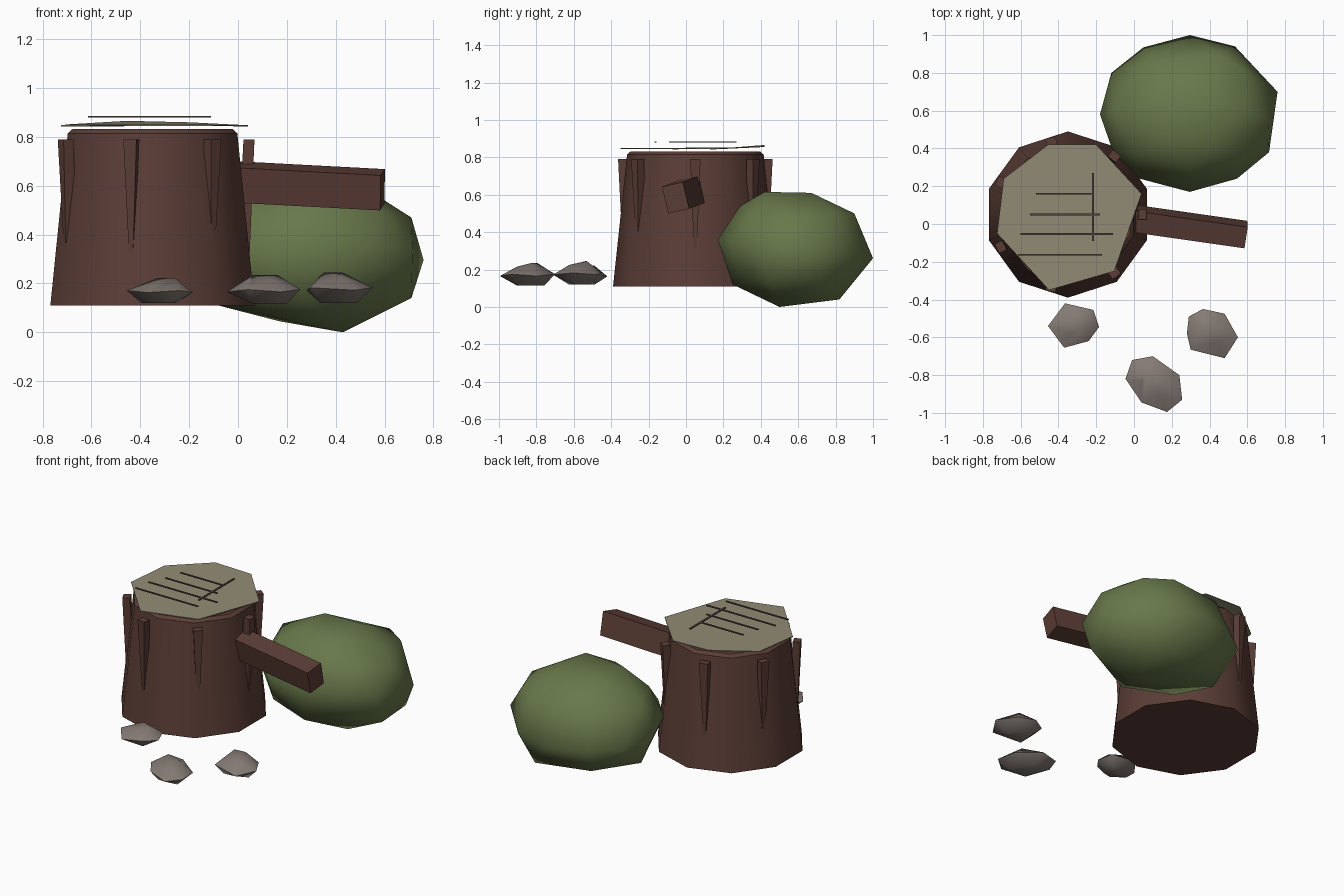
import bpy, bmesh
from math import sin, cos, radians, tau
from mathutils import Vector, Euler

cube = bpy.data.objects.get("Cube")
if cube:
    bpy.data.objects.remove(cube)


def material(name, r, g, b):
    m = bpy.data.materials.new(name)
    m.use_nodes = True
    m.diffuse_color = (r, g, b, 1)
    m.node_tree.nodes["Principled BSDF"].inputs["Base Color"].default_value = (r, g, b, 1)
    return m


BARK = material("bark brown", 0.105, 0.047, 0.037)
WOOD = material("cut wood beige", 0.29, 0.258, 0.178)
CRACK = material("crack dark brown", 0.09, 0.065, 0.055)
LEAF = material("leaf green", 0.138, 0.188, 0.069)
STONE = material("stone grey", 0.235, 0.197, 0.177)

CENTRE = Vector((-0.35, 0.05, 0))


def finish(name, bm, mat, smooth=0):
    bmesh.ops.recalc_face_normals(bm, faces=bm.faces[:])
    mesh = bpy.data.meshes.new(name)
    bm.to_mesh(mesh)
    bm.free()
    mesh.materials.append(mat)
    if smooth:
        mesh.shade_smooth()
        mesh.set_sharp_from_angle(angle=radians(smooth))
    ob = bpy.data.objects.new(name, mesh)
    bpy.context.collection.objects.link(ob)
    return ob


def loft(name, rings, mat, smooth=0):
    """Join matching rings of points into a closed solid."""
    bm = bmesh.new()
    loops = [[bm.verts.new(p) for p in ring] for ring in rings]
    n = len(loops[0])
    for a, b in zip(loops, loops[1:]):
        for i in range(n):
            j = (i + 1) % n
            bm.faces.new((a[i], a[j], b[j], b[i]))
    bm.faces.new(loops[0])
    bm.faces.new(loops[-1])
    return finish(name, bm, mat, smooth)


def hull(name, points, mat, smooth):
    bm = bmesh.new()
    for p in points:
        bm.verts.new(p)
    result = bmesh.ops.convex_hull(bm, input=bm.verts[:])
    loose = [v for v in bm.verts if not v.link_faces]
    bmesh.ops.delete(bm, geom=loose, context="VERTS")
    return finish(name, bm, mat, smooth)


def box(name, size, loc, mat, rot=(0, 0, 0)):
    bm = bmesh.new()
    bmesh.ops.create_cube(bm, size=1)
    bmesh.ops.scale(bm, vec=size, verts=bm.verts)
    ob = finish(name, bm, mat)
    ob.location, ob.rotation_euler = loc, rot
    return ob


# Stump trunk: tapered ten-sided drum
def trunk_ring(radius, z):
    return [CENTRE + Vector((radius * cos(a), radius * sin(a), z))
            for a in (radians(18) + tau * i / 10 for i in range(10))]


loft("stump_trunk", [trunk_ring(0.44, 0.11), trunk_ring(0.365, 0.815),
                     trunk_ring(0.345, 0.832)], BARK, 40)

# Bark ridges: slivers narrowing downward into the trunk
for k in range(7):
    a = tau * k / 7
    out, side = Vector((cos(a), sin(a), 0)), Vector((-sin(a), cos(a), 0))

    def ridge_ring(radius, depth, width, z):
        return [CENTRE + out * (radius + u * depth / 2) + side * v * width / 2
                + Vector((0, 0, z)) for u, v in ((-1, -1), (1, -1), (1, 1), (-1, 1))]

    loft(f"bark_ridge_{k + 1}", [ridge_ring(0.37, 0.05, 0.012, 0.26),
                                 ridge_ring(0.395, 0.045, 0.055, 0.79)], BARK)

# Cut top: thin seven-sided slab, lifted at the back
rim = [(-0.455, 0.42, 0.866), (-0.2, 0.42, 0.86), (0.04, 0.16, 0.848), (-0.105, -0.25, 0.85),
       (-0.45, -0.35, 0.85), (-0.725, -0.05, 0.848), (-0.69, 0.24, 0.852)]
loft("cut_top", [[Vector(p) - Vector((0, 0, 0.005)) for p in rim], rim], WOOD)

# Cracks across the cut top
for i, (x0, x1, y) in enumerate([(-0.52, -0.22, 0.16), (-0.55, -0.18, 0.05),
                                 (-0.6, -0.11, -0.053), (-0.615, -0.17, -0.163)]):
    box(f"crack_{i + 1}", (x1 - x0, 0.01, 0.006), ((x0 + x1) / 2, y, 0.882), CRACK)
box("cross_crack", (0.012, 0.36, 0.006), (-0.217, 0.09, 0.882), CRACK)

# Broken branch: rolled beam reaching out of the trunk
start, end = Vector((-0.06, 0.037, 0.618)), Vector((0.592, -0.056, 0.584))
d = end - start
yaw = Vector((1, 0)).angle_signed(Vector((d.x, d.y)))
box("branch", (d.length, 0.116, 0.147), (start + end) / 2, BARK,
    Euler((radians(13), radians(3), -yaw)))

# Bush: rounded faceted clump
equator = [(0.295, 1), (0.535, 0.94), (0.76, 0.7), (0.715, 0.38), (0.545, 0.24),
           (0.295, 0.17), (0.03, 0.24), (-0.11, 0.38), (-0.18, 0.58), (-0.12, 0.8), (0.05, 0.935)]
crown = [(0.15, 0.43, 0.605), (0.42, 0.42, 0.615), (0.15, 0.67, 0.605), (0.42, 0.67, 0.61),
         (0.6, 0.6, 0.54), (0.3, 0.29, 0.54), (0.71, 0.55, 0.47), (0.45, 0.9, 0.5),
         (0.1, 0.86, 0.5), (-0.1, 0.6, 0.5), (0.6, 0.8, 0.5), (0, 0.38, 0.5), (0.58, 0.36, 0.5)]
base = [(0.43, 0.5, 0), (0.71, 0.45, 0.14), (0.3, 0.25, 0.12), (0.17, 0.7, 0.045),
        (-0.1, 0.6, 0.115), (0.5, 0.82, 0.04), (0.08, 0.85, 0.11), (0.69, 0.72, 0.14),
        (0, 0.36, 0.13)]
hull("bush", [(x, y, 0.31 - 0.12 * (y - 0.585)) for x, y in equator] + crown + base, LEAF, 60)

# Rocks: flattened lens shapes from an outline
rocks = [
    ([(-0.365, -0.42), (-0.215, -0.455), (-0.185, -0.545), (-0.24, -0.62), (-0.37, -0.655),
      (-0.455, -0.54)], 0.12, 0.222),
    ([(-0.01, -0.72), (0.1, -0.7), (0.24, -0.8), (0.255, -0.93), (0.175, -0.995),
      (0.04, -0.945), (-0.045, -0.82)], 0.115, 0.235),
    ([(0.29, -0.49), (0.365, -0.45), (0.48, -0.475), (0.55, -0.6), (0.48, -0.71),
      (0.3, -0.665), (0.28, -0.58)], 0.12, 0.245)]
for i, (outline, low, high) in enumerate(rocks):
    pts = [Vector(p) for p in outline]
    mid = sum(pts, Vector((0, 0))) / len(pts)
    points = [(*p, low + (high - low) * (0.5 if k % 2 else 0.42)) for k, p in enumerate(pts)]
    points += [(*mid.lerp(p, 0.4), high - 0.02 * (k > 1)) for k, p in enumerate(pts[::2])]
    points += [(*mid.lerp(p, 0.6), low) for p in pts[1::2]]
    hull(f"rock_{i + 1}", points, STONE, 45)
